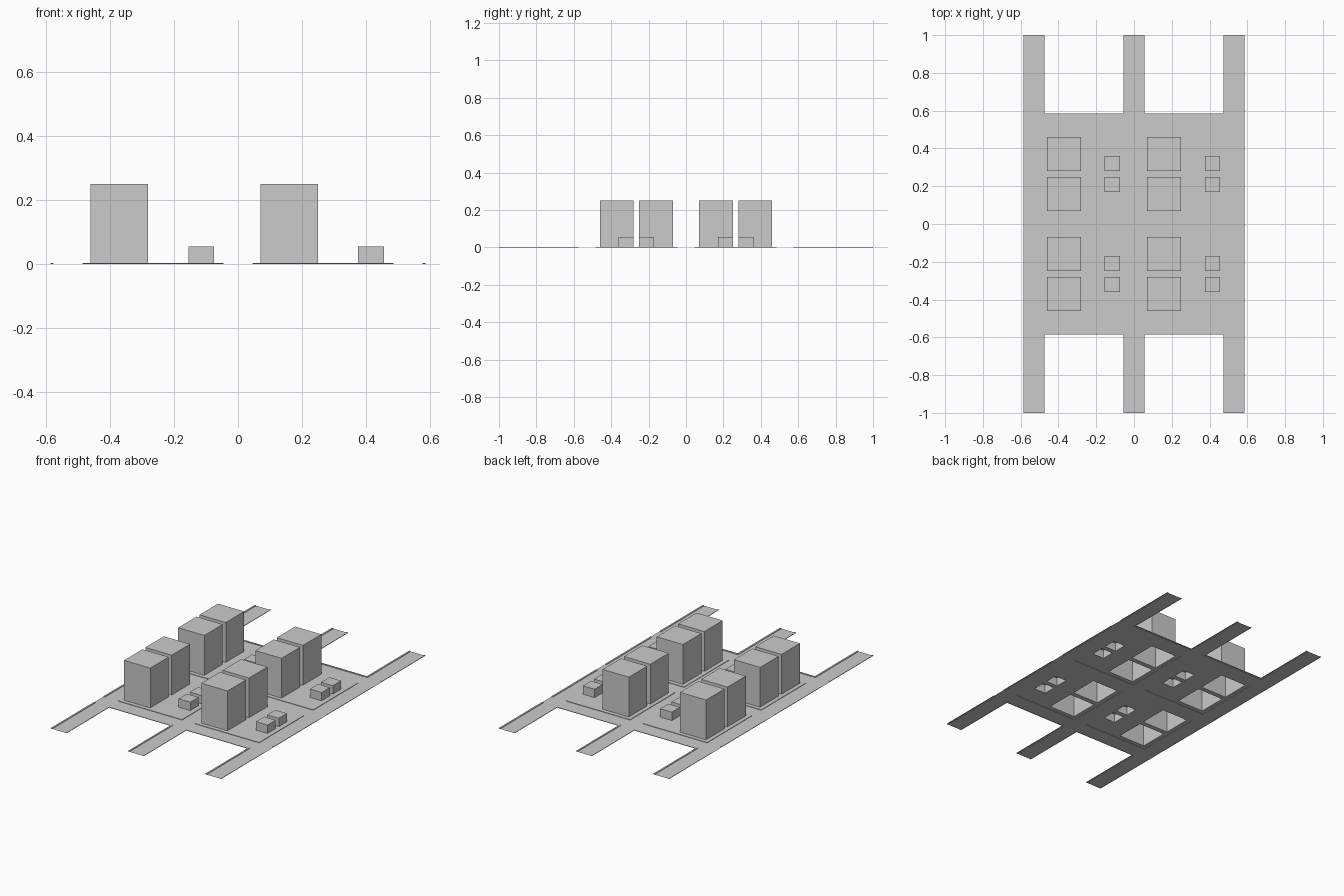
import bpy, bmesh

cube = bpy.data.objects.get("Cube")
if cube:
    bpy.data.objects.remove(cube, do_unlink=True)

grey = bpy.data.materials.new("concrete grey")
grey.use_nodes = True
colour = (0.6, 0.6, 0.6, 1)
grey.diffuse_color = colour
grey.node_tree.nodes["Principled BSDF"].inputs["Base Color"].default_value = colour

KERB = 0.003                              # pavement height above the road
MID, IN, OUT = 0.045, 0.485, 0.575        # road edges
EDGE = 0.585                              # outer kerb edge


def finish(name, bm):
    bmesh.ops.remove_doubles(bm, verts=bm.verts, dist=1e-5)
    mesh = bpy.data.meshes.new(name)
    bm.to_mesh(mesh)
    bm.free()
    mesh.materials.append(grey)
    obj = bpy.data.objects.new(name, mesh)
    bpy.context.collection.objects.link(obj)


def flat(bm, rect, z):
    x0, x1, y0, y1 = rect
    corners = ((x0, y0), (x1, y0), (x1, y1), (x0, y1))
    return bm.faces.new([bm.verts.new((x, y, z)) for x, y in corners])


def walls(bm, rect, z0, z1):
    x0, x1, y0, y1 = rect
    ring = [(x0, y0), (x1, y0), (x1, y1), (x0, y1)]
    for (ax, ay), (bx, by) in zip(ring, ring[1:] + ring[:1]):
        bm.faces.new([bm.verts.new(p) for p in
                      ((ax, ay, z0), (bx, by, z0), (bx, by, z1), (ax, ay, z1))])


def shell(bm, rect, z0, z1):
    """Box without a floor."""
    flat(bm, rect, z1)
    walls(bm, rect, z0, z1)


def mirrored(rect):
    x0, x1, y0, y1 = rect
    for xs in ((x0, x1), (-x1, -x0)):
        for ys in ((y0, y1), (-y1, -y0)):
            yield xs + ys


# Roads: three long streets, three cross streets
bm = bmesh.new()
streets = ((-OUT, -IN), (-MID, MID), (IN, OUT))
for x0, x1 in streets:
    flat(bm, (x0, x1, -1, 1), 0)
for y0, y1 in streets:
    for x0, x1 in ((-EDGE, -OUT), (-IN, -MID), (MID, IN), (OUT, EDGE)):
        flat(bm, (x0, x1, y0, y1), 0)
finish("roads", bm)

# Kerbs along the outer road edges
bm = bmesh.new()
w = EDGE - OUT
for rect in ((MID, IN, OUT, EDGE), (MID, MID + w, EDGE, 1), (IN - w, IN, EDGE, 1),
             (OUT, EDGE, OUT, 1), (OUT, EDGE, MID, IN)):
    for r in mirrored(rect):
        shell(bm, r, 0, KERB)
finish("kerbs", bm)

# City blocks: pavement with openings, two towers and two sheds each
ROWS = ((0.07, 0.25), (0.28, 0.46))
SHED_ROWS = ((0.17, 0.25), (0.28, 0.36))
for side, bx in (("right", -IN), ("left", MID)):
    for end, sign in (("front", -1), ("back", 1)):
        def span(y0, y1):
            return tuple(sorted((sign * y0, sign * y1)))
        towers = [(bx + 0.025, bx + 0.205) + span(*r) for r in ROWS]
        sheds = [(bx + 0.33, bx + 0.41) + span(*r) for r in SHED_ROWS]
        block = (bx, bx + IN - MID) + span(MID, IN)
        bm = bmesh.new()
        walls(bm, block, 0, KERB)
        holes = towers + sheds
        xs = sorted({v for r in holes + [block] for v in r[:2]})
        ys = sorted({v for r in holes + [block] for v in r[2:]})
        for x0, x1 in zip(xs, xs[1:]):
            for y0, y1 in zip(ys, ys[1:]):
                cx, cy = (x0 + x1) / 2, (y0 + y1) / 2
                if not any(h[0] < cx < h[1] and h[2] < cy < h[3] for h in holes):
                    flat(bm, (x0, x1, y0, y1), KERB)
        finish(f"pavement_{end}_{side}", bm)
        for kind, rects, top in (("tower", towers, 0.25), ("shed", sheds, 0.055)):
            for i, r in enumerate(rects, 1):
                bm = bmesh.new()
                shell(bm, r, KERB, top)
                finish(f"{kind}_{end}_{side}_{i}", bm)
